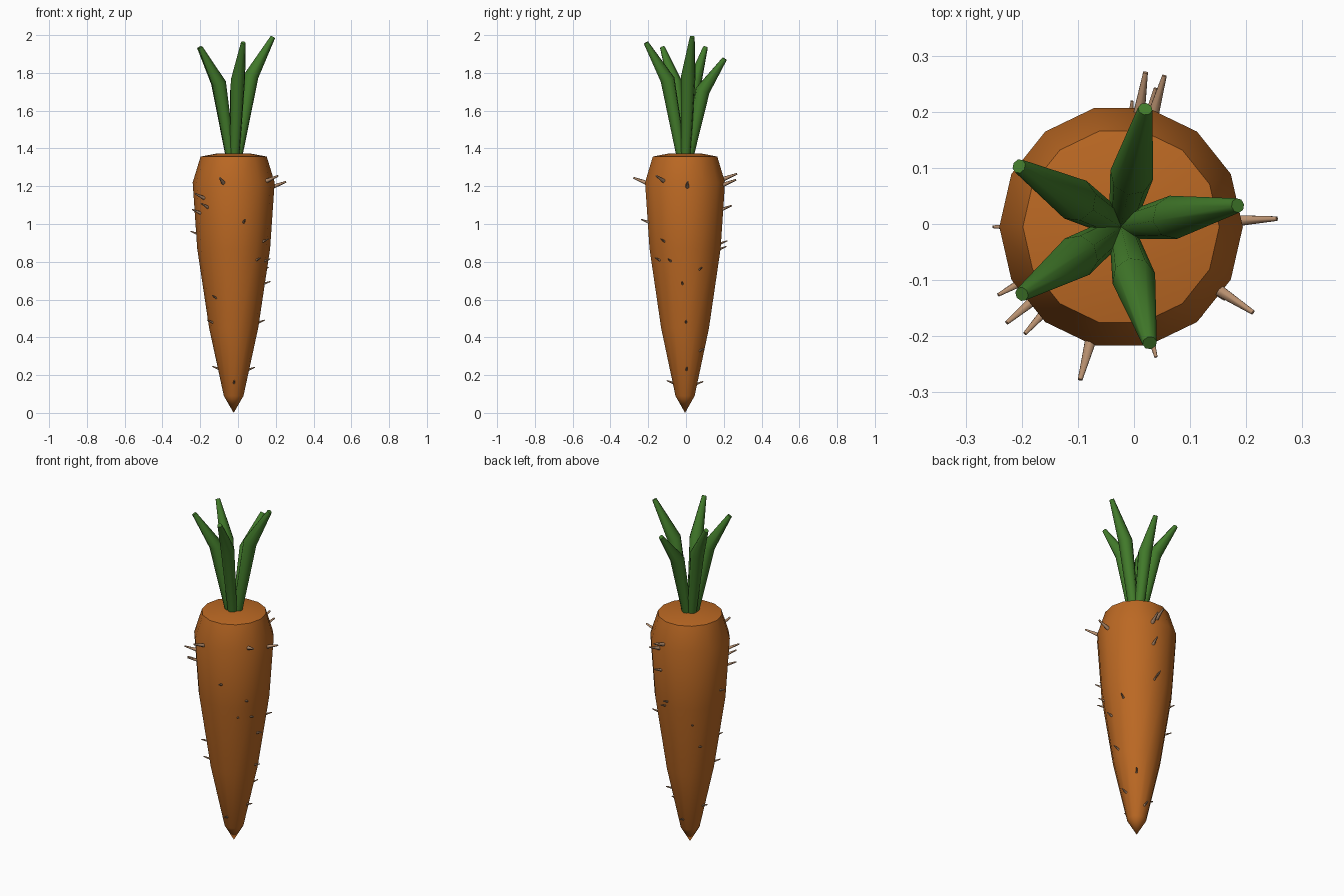
import bpy, bmesh
from math import sin, cos, tau, radians
from mathutils import Vector

if "Cube" in bpy.data.objects:
    bpy.data.objects.remove(bpy.data.objects["Cube"])

CX, CY = -0.023, -0.005


def material(name, rgb):
    m = bpy.data.materials.new(name)
    m.diffuse_color = (*rgb, 1)
    m.use_nodes = True
    m.node_tree.nodes["Principled BSDF"].inputs["Base Color"].default_value = m.diffuse_color
    return m


def loft(bm, path, radii, sides, side_dir):
    """Skin rings along a path; a zero radius makes a single point."""
    rings = []
    for i, (p, r) in enumerate(zip(path, radii)):
        t = (path[min(i + 1, len(path) - 1)] - path[max(i - 1, 0)]).normalized()
        n = side_dir.cross(t).normalized()
        if r == 0:
            rings.append([bm.verts.new(p)])
        else:
            rings.append([bm.verts.new(p + r * (cos(k * tau / sides) * n + sin(k * tau / sides) * side_dir))
                          for k in range(sides)])
    for a, b in zip(rings, rings[1:]):
        for k in range(sides):
            j = (k + 1) % sides
            quad = [a[k % len(a)], a[j % len(a)], b[j % len(b)], b[k % len(b)]]
            bm.faces.new(list(dict.fromkeys(quad)))
    for ring in (rings[0], rings[-1]):
        if len(ring) > 1:
            bm.faces.new(ring)


def finish(bm, name, mat, angle):
    bmesh.ops.recalc_face_normals(bm, faces=bm.faces)
    me = bpy.data.meshes.new(name)
    bm.to_mesh(me)
    bm.free()
    ob = bpy.data.objects.new(name, me)
    bpy.context.collection.objects.link(ob)
    me.materials.append(mat)
    bpy.ops.object.select_all(action='DESELECT')
    ob.select_set(True)
    bpy.context.view_layer.objects.active = ob
    bpy.ops.object.shade_smooth_by_angle(angle=radians(angle))
    return ob


orange = material("orange", (0.5, 0.14, 0.017))
green = material("green", (0.055, 0.2, 0.024))
tan = material("tan", (0.48, 0.28, 0.16))

# Root body: 14-sided lathe
profile = [(0, 0), (0.052, 0.09), (0.13, 0.45), (0.193, 0.87),
           (0.217, 1.22), (0.175, 1.357), (0.09, 1.373), (0, 1.373)]
bm = bmesh.new()
loft(bm, [Vector((CX, CY, z)) for r, z in profile], [r for r, z in profile], 14, Vector((0, 1, 0)))
finish(bm, "carrot_root", orange, 50)

# Leaves: five bent, tapered blades (tip x, y, z)
tips = [(0.185, 0.033, 1.99), (0.02, 0.205, 1.875), (-0.205, 0.103, 1.935),
        (-0.2, -0.125, 1.935), (0.028, -0.212, 1.96)]
for i, tip in enumerate(tips):
    tip = Vector(tip)
    hub = Vector((CX, CY, 0))
    out = Vector((tip.x - CX, tip.y - CY, 0)).normalized()
    h = tip.z - 1.365
    path = [hub + out * 0.022 + Vector((0, 0, 1.365)),
            hub + out * 0.095 + Vector((0, 0, 1.365 + h * 0.67)), tip]
    bm = bmesh.new()
    loft(bm, path, [0.026, 0.039, 0.013], 8, Vector((-out.y, out.x, 0)))
    finish(bm, f"leaf_{i + 1}", green, 50)

# Root hairs: small blunt cones at (angle, height)
hairs = [(3, 1.2), (-33, 1.23), (255, 1.22), (285, 1.01), (209, 1.06), (220, 1.14),
         (228, 1.09), (180, 0.95), (81, 1.24), (74, 1.21), (76, 1.08), (85, 0.9),
         (80, 0.87), (-35, 0.91), (-48, 0.81), (-25, 0.805), (26, 0.76), (-5, 0.685),
         (2, 0.48), (50, 0.33), (5, 0.23), (272, 0.16), (90, 0.155), (180, 0.235),
         (232, 0.61), (212, 0.48), (129, 0.77), (145, 0.63)]


def radius_at(z):
    for (r0, z0), (r1, z1) in zip(profile, profile[1:]):
        if z0 <= z <= z1:
            return r0 + (r1 - r0) * (z - z0) / (z1 - z0)


bm = bmesh.new()
for deg, z in hairs:
    a = radians(deg)
    out = Vector((cos(a), sin(a), 0))
    d = out + Vector((0, 0, 0.38))
    length = 0.03 + 0.13 * max(0, z - 0.95)
    base = Vector((CX, CY, z)) + out * radius_at(z)
    thick = 0.007 + 0.018 * max(0, z - 0.95)
    loft(bm, [base - d * 0.012, base + d * length], [thick, thick * 0.4], 6, Vector((-out.y, out.x, 0)))
finish(bm, "root_hairs", tan, 60)
